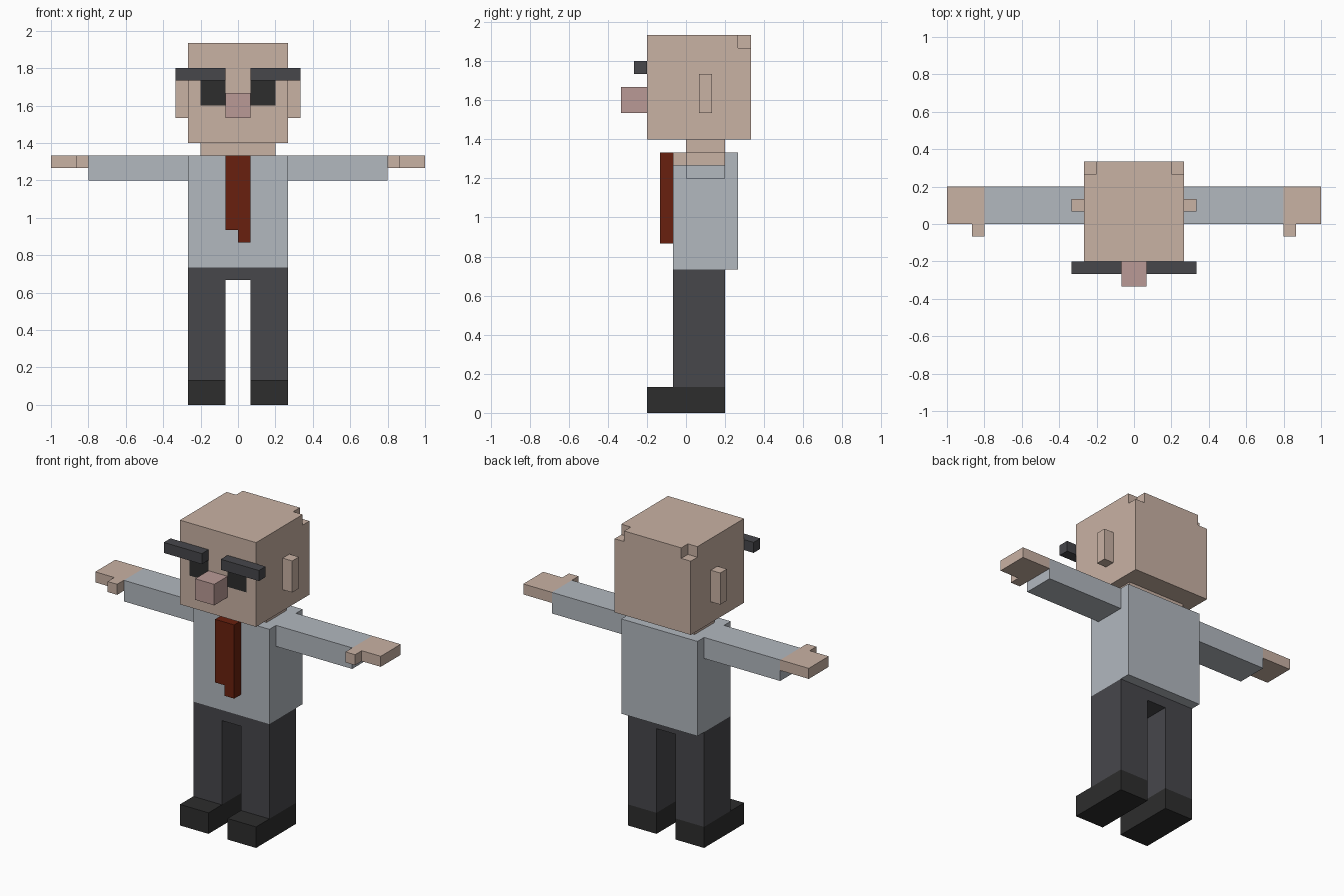
import bpy, bmesh
from mathutils import Vector

if "Cube" in bpy.data.objects:
    bpy.data.objects.remove(bpy.data.objects["Cube"])

U = 1 / 15  # one block


def material(name, rgb):
    lin = [((c / 255 + 0.055) / 1.055) ** 2.4 for c in rgb]
    m = bpy.data.materials.new(name)
    m.diffuse_color = (*lin, 1)
    m.use_nodes = True
    m.node_tree.nodes["Principled BSDF"].inputs["Base Color"].default_value = m.diffuse_color
    return m


SKIN = material("skin", (201, 178, 164))
NOSE = material("nose_pink", (186, 154, 150))
SHIRT = material("shirt_grey", (178, 184, 191))
CHARCOAL = material("charcoal", (71, 71, 75))
BLACK = material("black", (45, 45, 45))
RED = material("dark_red", (105, 32, 14))


def prism(name, mat, pts, lo, hi, axis="z", side=1):
    """Extrude an outline (in blocks) along z (xy outline) or y (xz outline)."""
    def place(a, b, h):
        return Vector((a * side, b, h) if axis == "z" else (a * side, h, b)) * U
    bm = bmesh.new()
    face = bm.faces.new([bm.verts.new(place(a, b, lo)) for a, b in pts])
    ext = bmesh.ops.extrude_face_region(bm, geom=[face], use_keep_orig=True)
    move = place(0, 0, hi - lo)
    bmesh.ops.translate(bm, vec=move, verts=[v for v in ext["geom"] if isinstance(v, bmesh.types.BMVert)])
    bmesh.ops.recalc_face_normals(bm, faces=bm.faces)
    me = bpy.data.meshes.new(name)
    bm.to_mesh(me)
    bm.free()
    me.materials.append(mat)
    ob = bpy.data.objects.new(name, me)
    bpy.context.collection.objects.link(ob)
    return ob


def box(name, mat, x, y, z, side=1):
    return prism(name, mat, [(x[0], y[0]), (x[1], y[0]), (x[1], y[1]), (x[0], y[1])], z[0], z[1], "z", side)


# Head with the two upper back corners cut away
head = box("head", SKIN, (-4, 4), (-3, 5), (21, 29))
for s in (-1, 1):
    cutter = box("corner_cutter", SKIN, (3, 5), (4, 6), (28, 30), s)
    cutter.hide_render = True
    mod = head.modifiers.new("corner", "BOOLEAN")
    mod.operation, mod.solver, mod.object = "DIFFERENCE", "EXACT", cutter
    bpy.context.view_layer.objects.active = head
    bpy.ops.object.modifier_apply(modifier=mod.name)
    bpy.data.objects.remove(cutter)

# Eyes: slice the face front and colour the eye patches
head.data.materials.clear()
for m in (SKIN, BLACK):
    head.data.materials.append(m)
bm = bmesh.new()
bm.from_mesh(head.data)
for axis, at in ((0, -3), (0, -1), (0, 1), (0, 3), (2, 24), (2, 26)):
    co, no = Vector(), Vector()
    co[axis], no[axis] = at * U, 1
    bmesh.ops.bisect_plane(bm, geom=bm.verts[:] + bm.edges[:] + bm.faces[:], plane_co=co, plane_no=no)
for f in bm.faces:
    c = f.calc_center_median() / U
    f.material_index = int(f.normal.y < -0.9 and 1 < abs(c.x) < 3 and 24 < c.z < 26)
bm.to_mesh(head.data)
bm.free()

# Face and body centre
box("nose", NOSE, (-1, 1), (-5, -3), (23, 25))
box("neck", SKIN, (-3, 3), (0, 3), (20, 21))
box("torso", SHIRT, (-4, 4), (-1, 4), (11, 20))
prism("tie", RED, [(-1, 20), (-1, 14), (0, 14), (0, 13), (1, 13), (1, 20)], -2, -1, "y")
prism("trousers", CHARCOAL,
      [(-4, 2), (-1, 2), (-1, 10), (1, 10), (1, 2), (4, 2), (4, 11), (-4, 11)], -1, 3, "y")

# Paired parts
for s, tag in ((-1, "left"), (1, "right")):
    box("eyebrow_" + tag, CHARCOAL, (1, 5), (-4, -3), (26, 27), s)
    box("ear_" + tag, SKIN, (4, 5), (1, 2), (23, 26), s)
    box("sleeve_" + tag, SHIRT, (4, 12), (0, 3), (18, 20), s)
    prism("hand_" + tag, SKIN,
          [(12, -1), (13, -1), (13, 0), (15, 0), (15, 3), (12, 3)], 19, 20, "z", s)
    box("shoe_" + tag, BLACK, (1, 4), (-3, 3), (0, 2), s)
